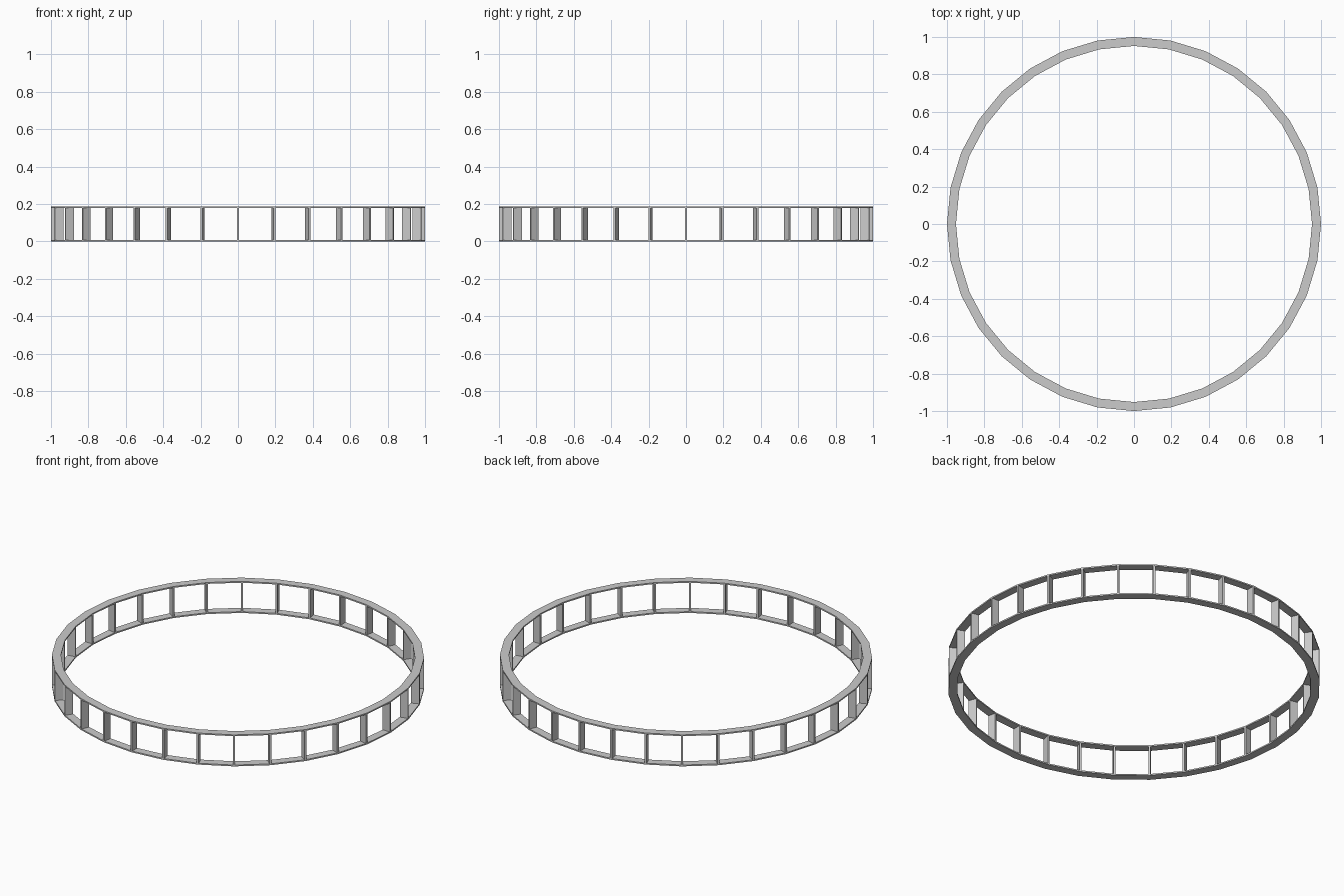
import bpy, bmesh, math
from mathutils import Matrix

if "Cube" in bpy.data.objects:
    bpy.data.objects.remove(bpy.data.objects["Cube"])

N = 32          # sides of the ring
R_OUT, R_IN = 1.0, 0.952
H = 0.187       # total height
T = 0.008       # plate thickness
W = 0.011       # divider thickness


def finish(bm, name):
    bmesh.ops.recalc_face_normals(bm, faces=bm.faces)
    me = bpy.data.meshes.new(name)
    bm.to_mesh(me)
    bm.free()
    ob = bpy.data.objects.new(name, me)
    bpy.context.collection.objects.link(ob)
    return ob


def ring_plate(name, z0, z1):
    # sweep a rectangular section round the axis
    bm = bmesh.new()
    section = [(R_IN, z0), (R_OUT, z0), (R_OUT, z1), (R_IN, z1)]
    loops = []
    for i in range(N):
        a = 2 * math.pi * i / N
        loops.append([bm.verts.new((r * math.cos(a), r * math.sin(a), z)) for r, z in section])
    for i in range(N):
        p, q = loops[i], loops[(i + 1) % N]
        for k in range(4):
            m = (k + 1) % 4
            bm.faces.new((p[k], q[k], q[m], p[m]))
    return finish(bm, name)


# flat top and bottom hoops
ring_plate("bottom_hoop", 0, T)
ring_plate("top_hoop", H - T, H)

# upright dividers, one at each corner
bm = bmesh.new()
depth = R_OUT - R_IN - 0.001
for i in range(N):
    mat = (Matrix.Rotation(2 * math.pi * i / N, 4, 'Z')
           @ Matrix.Translation(((R_OUT + R_IN) / 2, 0, H / 2))
           @ Matrix.Diagonal((depth, W, H - 2 * T, 1)))
    bmesh.ops.create_cube(bm, size=1, matrix=mat)
finish(bm, "dividers")
